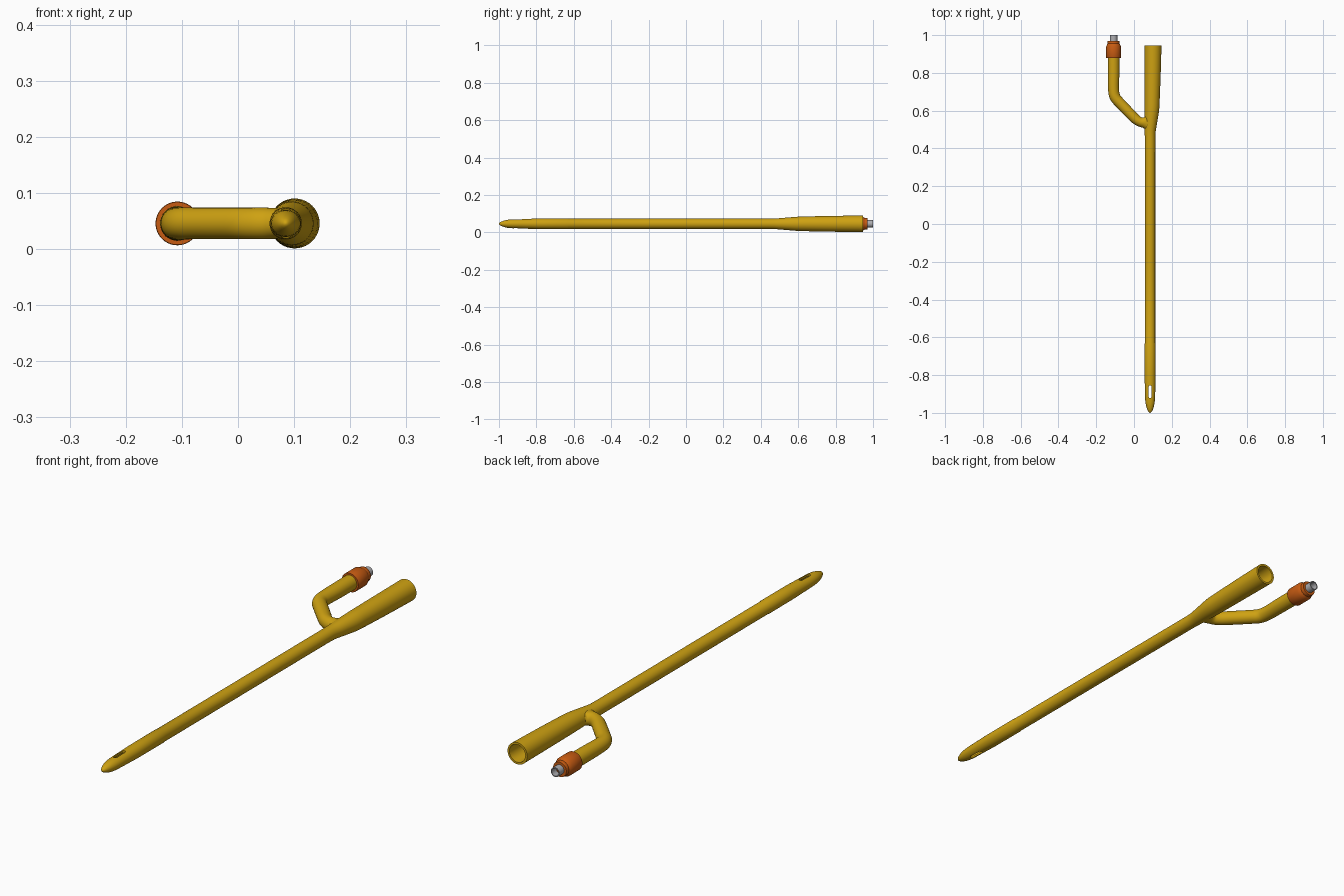
import bpy, bmesh, math
from mathutils import Vector

if "Cube" in bpy.data.objects:
    bpy.data.objects.remove(bpy.data.objects["Cube"])

ZC = 0.0455      # height of every centreline
SEG = 40


def material(name, col):
    m = bpy.data.materials.new(name)
    m.diffuse_color = (*col, 1)
    m.use_nodes = True
    m.node_tree.nodes["Principled BSDF"].inputs["Base Color"].default_value = m.diffuse_color
    return m


AMBER = material("amber_latex", (0.62, 0.36, 0.006))
ORANGE = material("orange_plastic", (0.57, 0.105, 0.006))
GREY = material("grey_plastic", (0.42, 0.42, 0.44))


def smooth(obj):
    bpy.ops.object.select_all(action='DESELECT')
    obj.select_set(True)
    bpy.context.view_layer.objects.active = obj
    bpy.ops.object.shade_smooth_by_angle(angle=math.radians(35))


def loft(name, stations, mat, loop=False):
    """stations: (x, y, side direction, side radius, vertical radius)"""
    bm = bmesh.new()
    rings = []
    for x, y, side, rs, rz in stations:
        ring = []
        for i in range(SEG):
            a = 2 * math.pi * i / SEG
            p = Vector((x, y, ZC)) + side * (rs * math.cos(a))
            p.z += rz * math.sin(a)
            ring.append(bm.verts.new(p))
        rings.append(ring)
    pairs = list(zip(rings, rings[1:]))
    if loop:
        pairs.append((rings[-1], rings[0]))
    else:
        bm.faces.new(rings[0])
        bm.faces.new(rings[-1])
    for a, b in pairs:
        for i in range(SEG):
            j = (i + 1) % SEG
            bm.faces.new((a[i], a[j], b[j], b[i]))
    bmesh.ops.recalc_face_normals(bm, faces=bm.faces)
    me = bpy.data.meshes.new(name)
    bm.to_mesh(me)
    bm.free()
    me.materials.append(mat)
    obj = bpy.data.objects.new(name, me)
    bpy.context.collection.objects.link(obj)
    return obj


def straight(x, prof):
    return [(x, y, Vector((1, 0, 0)), r, r) for y, r in prof]


def catmull(p, n=6):
    out = []
    q = [p[0]] + p + [p[-1]]
    for i in range(1, len(q) - 2):
        a, b, c, d = (Vector(v) for v in q[i - 1:i + 3])
        for k in range(n):
            t = k / n
            out.append(0.5 * (2 * b + (c - a) * t + (2 * a - 5 * b + 4 * c - d) * t * t
                              + (3 * b - a - 3 * c + d) * t ** 3))
    out.append(Vector(p[-1]))
    return out


# main tube: tip, balloon sleeve, shaft and funnel, then back along the bore
X = Vector((1, 0, 0))
SX = 0.085
main = []
for y, rs, rz in [(-1.0, .0015, .0015), (-.998, .005, .005), (-.993, .0095, .009), (-.983, .0145, .0135),
                  (-.97, .019, .018), (-.955, .0225, .0212), (-.94, .025, .023), (-.92, .0265, .0242),
                  (-.89, .0275, .025), (-.85, .028, .0262), (-.80, .0288, .028), (-.634, .0288, .0288),
                  (-.63, .0275, .0275), (-.2, .0275, .0275), (.2, .0275, .0275)]:
    main.append((SX, y, X, rs, rz))
funnel = catmull([(.43, .0275), (.48, .0285), (.53, .0325), (.60, .038), (.66, .0398), (.80, .0425), (.945, .0445)], 4)
left = SX - 0.0285
for y, r in funnel:
    main.append((max(SX, left + r), y, X, r, r))
for y, r in [(.945, .036), (.66, .031), (.43, .0185), (-.80, .0185), (-.93, .0165), (-.96, .010), (-.965, .001)]:
    main.append((max(SX, left + r + .009), y, X, r, r))
# close the bore end and the tip with separate small caps
tube = loft("drainage_tube", main, AMBER)

# drainage eye cut straight through the tip
bm = bmesh.new()
rows = []
for z in (-0.05, 0.15):
    row = []
    for i in range(24):
        a = 2 * math.pi * (i + .5) / 24
        s = 1 if math.sin(a) > 0 else -1
        row.append(bm.verts.new((SX + .0075 * math.cos(a), -.888 + s * .026 + .0075 * math.sin(a), z)))
    rows.append(row)
    bm.faces.new(row)
for i in range(24):
    j = (i + 1) % 24
    bm.faces.new((rows[0][i], rows[0][j], rows[1][j], rows[1][i]))
bmesh.ops.recalc_face_normals(bm, faces=bm.faces)
me = bpy.data.meshes.new("eye_cutter")
bm.to_mesh(me)
bm.free()
me.materials.append(AMBER)
cutter = bpy.data.objects.new("eye_cutter", me)
bpy.context.collection.objects.link(cutter)
mod = tube.modifiers.new("drainage_eye", 'BOOLEAN')
mod.operation = 'DIFFERENCE'
mod.solver = 'EXACT'
mod.object = cutter
bpy.context.view_layer.objects.active = tube
tube.select_set(True)
bpy.ops.object.modifier_apply(modifier=mod.name)
bpy.data.objects.remove(cutter)
smooth(tube)

# inflation branch: swept path, flared where it meets the main tube
path = catmull([(-.108, .89, .031, .031), (-.108, .80, .0305, .0305), (-.108, .71, .029, .029),
                (-.099, .67, .0285, .0285), (-.072, .638, .028, .028), (-.02, .584, .0275, .028),
                (.008, .556, .0265, .028), (.032, .541, .0255, .028), (.052, .537, .029, .028),
                (.066, .537, .042, .0275), (.08, .537, .055, .027)])
st = []
for i, p in enumerate(path):
    t = path[min(i + 1, len(path) - 1)] - path[max(i - 1, 0)]
    d = Vector((t[0], t[1], 0)).normalized()
    st.append((p[0], p[1], Vector((-d.y, d.x, 0)), p[2], p[3]))
smooth(loft("inflation_branch", st, AMBER))

# valve collar and hollow nozzle at the branch end
VX = -0.108
smooth(loft("valve_collar", straight(VX, [(.878, .030), (.878, .038), (.88, .039), (.94, .039), (.953, .033),
                                          (.955, .031), (.968, .031), (.970, .030), (.970, .014), (.878, .014)]),
            ORANGE, True))
smooth(loft("valve_nozzle", straight(VX, [(.93, .0195), (1.0, .0195), (1.0, .0155), (.95, .0155), (.95, .001)]),
            GREY))
